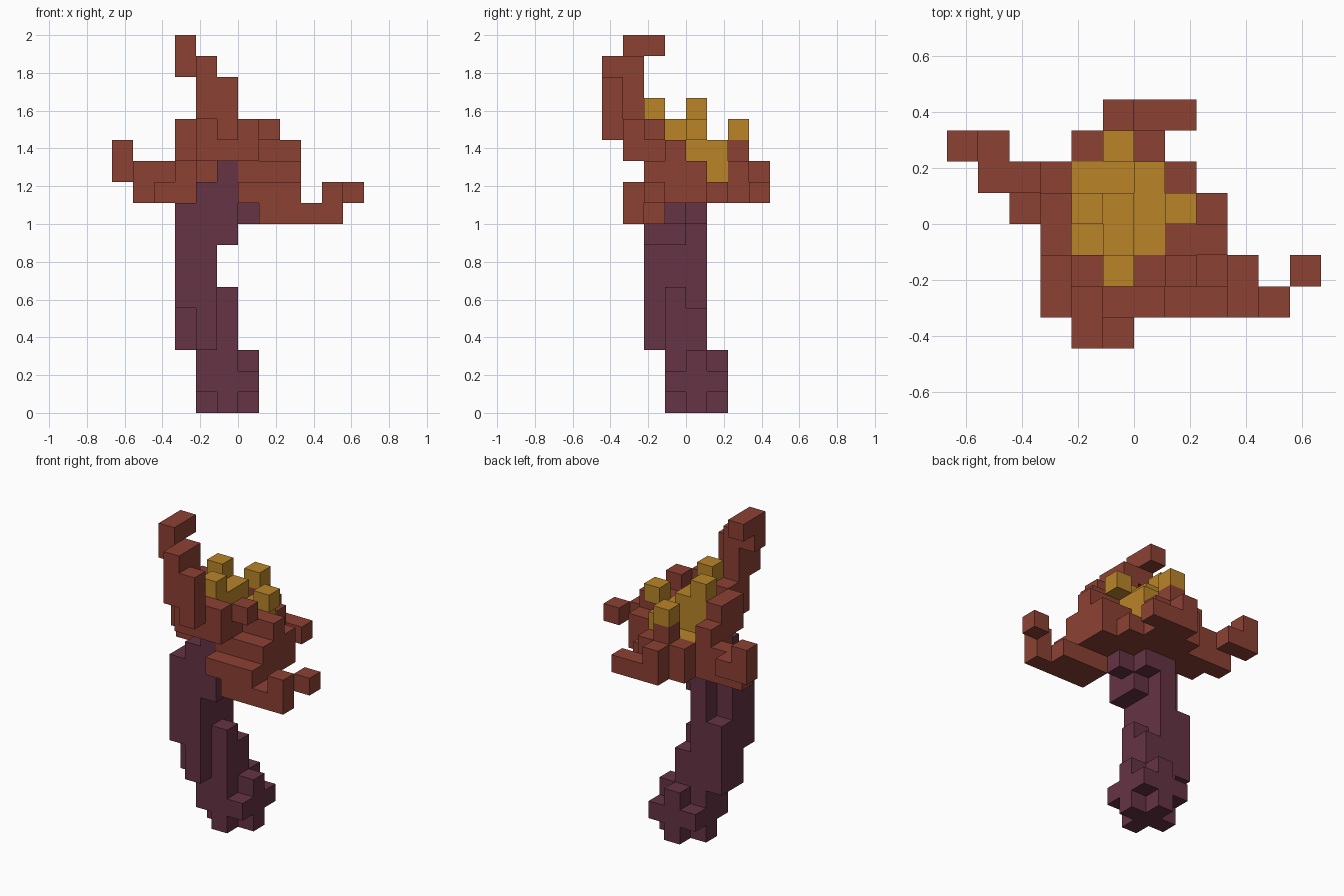
import bpy
import bmesh
from mathutils import Vector

UNIT = 2 / 18

old = bpy.data.objects.get("Cube")
if old:
    bpy.data.objects.remove(old, do_unlink=True)


def make_material(name, colour):
    material = bpy.data.materials.new(name)
    material.use_nodes = True
    rgba = (*colour, 1)
    material.diffuse_color = rgba
    shader = material.node_tree.nodes["Principled BSDF"]
    shader.inputs["Base Color"].default_value = rgba
    shader.inputs["Roughness"].default_value = 0.9
    return material


rust = make_material("rust brown", (0.262, 0.053, 0.033))
gold = make_material("old gold", (0.49, 0.235, 0.022))
plum = make_material("dark plum", (0.128, 0.033, 0.058))

# Every grid cell is owned by one part, so touching parts share no hidden faces
owner = {}
part_materials = {}


def block(part, x, y, z):
    """Fill a block of cells; each axis is one index or an inclusive (first, last)."""
    spans = [(a, a) if isinstance(a, int) else a for a in (x, y, z)]
    xs, ys, zs = (range(first, last + 1) for first, last in spans)
    for i in xs:
        for j in ys:
            for k in zs:
                owner[i, j, k] = part


def start_part(name, material):
    part_materials[name] = material
    return name


def build_part(name, material):
    """Make one mesh from the outer faces of the part's cells."""
    bm = bmesh.new()
    corners = {}

    def vertex(point):
        key = tuple(point)
        if key not in corners:
            corners[key] = bm.verts.new(Vector(key) * UNIT)
        return corners[key]

    for cell in [c for c, part in owner.items() if part == name]:
        for axis in range(3):
            for side in (0, 1):
                neighbour = list(cell)
                neighbour[axis] += 2 * side - 1
                if tuple(neighbour) in owner:
                    continue
                u, v = (axis + 1) % 3, (axis + 2) % 3
                loop = []
                for du, dv in ((0, 0), (1, 0), (1, 1), (0, 1)):
                    point = list(cell)
                    point[axis] += side
                    point[u] += du
                    point[v] += dv
                    loop.append(vertex(point))
                bm.faces.new(loop if side else loop[::-1])

    # Merge the cell faces into large flat faces
    bmesh.ops.dissolve_limit(bm, angle_limit=0.01, verts=bm.verts, edges=bm.edges)
    mesh = bpy.data.meshes.new(name)
    bm.to_mesh(mesh)
    bm.free()
    mesh.materials.append(material)
    bpy.context.collection.objects.link(bpy.data.objects.new(name, mesh))


# Bowl: floor, then rim steps
bowl = start_part("petal_bowl", rust)
block(bowl, (0, 2), -3, 10)
block(bowl, (-2, 2), (-2, 0), 10)
block(bowl, (0, 2), -2, 11)
block(bowl, (-2, 2), (-1, 0), 11)
block(bowl, (-3, 1), 1, 10)
block(bowl, (-2, 0), 2, (10, 11))
block(bowl, (-2, 0), -3, 12)
block(bowl, (-2, 0), -2, 12)
block(bowl, -3, (-1, 0), (12, 13))
block(bowl, -3, 0, (10, 11))
block(bowl, -3, 1, (11, 12))
block(bowl, (1, 2), -1, 12)
block(bowl, -1, 2, 12)
block(bowl, (-1, 0), -3, 13)
block(bowl, 1, -2, 13)
block(bowl, -2, (-3, -2), 13)

# Tall curling petal
tall = start_part("tall_petal", rust)
block(tall, -1, -4, (13, 15))
block(tall, -2, (-4, -3), (14, 16))
block(tall, -3, -3, 16)
block(tall, -3, (-3, -2), 17)

# Low petal reaching to the left
low = start_part("left_petal", rust)
block(low, (1, 4), -3, 9)
block(low, (1, 3), -2, 9)
block(low, 4, -3, 10)
block(low, 5, -2, 10)

# Petal reaching to the right
side_petal = start_part("right_petal", rust)
block(side_petal, -4, 0, 10)
block(side_petal, (-5, -4), 1, (10, 11))
block(side_petal, -5, 2, 11)
block(side_petal, -6, 2, (11, 12))

# Back petal
back = start_part("back_petal", rust)
block(back, (-1, 1), 3, 10)
block(back, -1, 3, 11)

# Golden centre
centre = start_part("golden_centre", gold)
block(centre, (-2, 0), (-1, 0), 12)
block(centre, (-2, 0), 1, 11)
block(centre, 0, 1, 12)
block(centre, -1, (-1, 0), 13)
block(centre, -2, 0, (13, 14))
block(centre, 1, 0, 13)
block(centre, -1, 2, 13)
block(centre, -1, -2, (13, 14))

# Stem
stem = start_part("stem", plum)
block(stem, -2, (-2, 0), (3, 10))
block(stem, -3, -1, (3, 9))
block(stem, -3, -2, (5, 9))
block(stem, -3, 0, (3, 6))
block(stem, -1, -1, (3, 5))
block(stem, -1, 0, (3, 4))
block(stem, -1, (-2, -1), (8, 10))
block(stem, -1, 0, (9, 10))
block(stem, -1, -2, 11)
block(stem, 0, -1, 9)

# Foot: full slab over a cross, with a stepped top
foot = start_part("foot", plum)
block(foot, (-2, 0), (-1, 1), 1)
block(foot, (-2, 0), 0, (0, 2))
block(foot, -1, (-1, 1), (0, 2))
block(foot, -2, -1, 2)

for part_name, part_material in part_materials.items():
    build_part(part_name, part_material)
